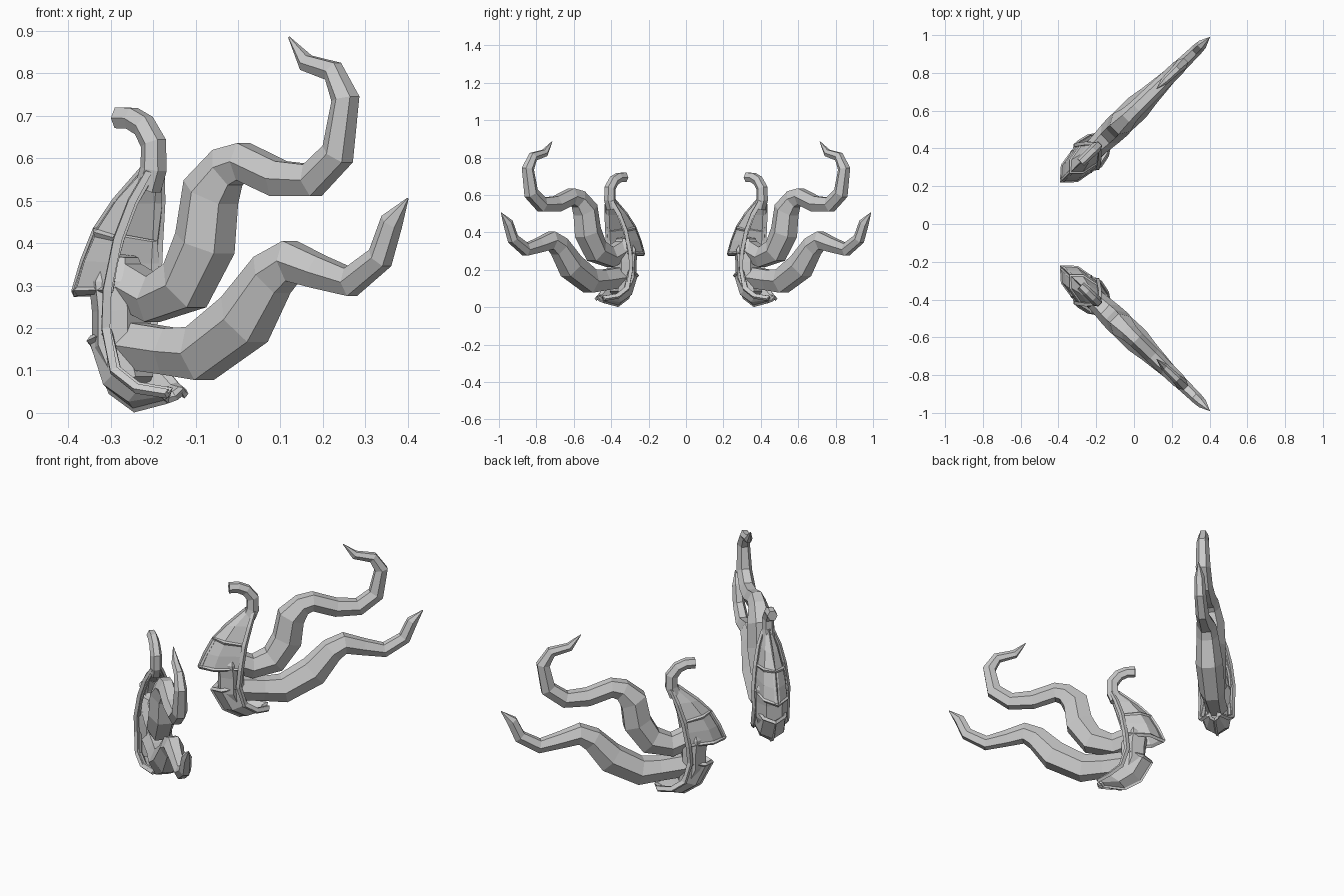
import bpy, bmesh, math
from mathutils import Vector

if "Cube" in bpy.data.objects:
    bpy.data.objects.remove(bpy.data.objects["Cube"])

# Each half lies along a slanted vertical plane: s = x on the plane, t = offset across it
N = Vector((0.696, 0.718, 0))


def P(s, z, t=0.0):
    return Vector((s, -0.60 - 0.97 * s, z)) + N * t


def finish(name, bm):
    mesh = bpy.data.meshes.new(name)
    bm.to_mesh(mesh)
    bm.free()
    ob = bpy.data.objects.new(name, mesh)
    bpy.context.collection.objects.link(ob)
    return ob


def mirror_y(ob):
    m = ob.modifiers.new("mirror", 'MIRROR')
    m.use_axis = (False, True, False)
    m.use_mirror_merge = False


def tube(name, path, sides=6, flat=1.0, offset=None):
    """Faceted tube along (s, z, radius) points, flattened across the plane by 'flat'."""
    bm = bmesh.new()
    for sign in ((1,) if offset is None else (-1, 1)):
        pts = [P(p[0], p[1], 0 if offset is None else sign * offset[i]) for i, p in enumerate(path)]
        rings = []
        for i, c in enumerate(pts):
            a = (c - pts[i - 1]).normalized() if i else Vector()
            b = (pts[i + 1] - c).normalized() if i < len(pts) - 1 else Vector()
            side = N.cross((a + b).normalized()).normalized()
            r = path[i][2]
            rings.append([bm.verts.new(c + N * (r * flat * math.cos(k * math.tau / sides))
                                       + side * (r * 1.12 * math.sin(k * math.tau / sides)))
                          for k in range(sides)])
        for r0, r1 in zip(rings, rings[1:]):
            for k in range(sides):
                j = (k + 1) % sides
                bm.faces.new((r0[k], r0[j], r1[j], r1[k]))
        bm.faces.new(rings[0][::-1])
        bm.faces.new(rings[-1])
    bmesh.ops.recalc_face_normals(bm, faces=bm.faces)
    ob = finish(name, bm)
    mirror_y(ob)
    return ob


def plate(name, rows, panels):
    """Curved shell; rows (top to bottom) are (spine s, spine z, rim s, rim z, half width)."""
    bm = bmesh.new()
    grid = []
    for ss, sz, rs, rz, w in rows:
        ms, mz = ss + (rs - ss) * 0.35, sz + (rz - sz) * 0.35
        section = [(rs, rz, -w), (ms, mz, -w * 0.75), (ss, sz, 0), (ms, mz, w * 0.75), (rs, rz, w)]
        grid.append([bm.verts.new(P(*q)) for q in section])
    face_rows = []
    for a, b in zip(grid, grid[1:]):
        face_rows.append([bm.faces.new((a[j], a[j + 1], b[j + 1], b[j])) for j in range(4)])
    bm.normal_update()
    # recessed panels leave a raised frame on each flank
    for first, last in panels:
        for cols in ((0, 1), (2, 3)):
            fs = [face_rows[i][j] for i in range(first, last) for j in cols]
            bmesh.ops.inset_region(bm, faces=fs, thickness=0.010, depth=-0.007, use_boundary=True)
    ob = finish(name, bm)
    m = ob.modifiers.new("thickness", 'SOLIDIFY')
    m.thickness = 0.016
    m.offset = -1
    mirror_y(ob)
    return ob


# Tentacles
tube("upper_tentacle", [
    (-0.30, 0.325, .055), (-0.20, 0.268, .055), (-0.125, 0.30, .066), (-0.078, 0.40, .070),
    (-0.064, 0.52, .066), (-0.025, 0.578, .050), (0.012, 0.592, .045), (0.095, 0.552, .043),
    (0.175, 0.548, .040), (0.235, 0.61, .038), (0.253, 0.74, .032), (0.224, 0.805, .025),
    (0.16, 0.825, .020), (0.12, 0.885, .002)])
tube("lower_tentacle", [
    (-0.29, 0.165, .057), (-0.16, 0.145, .056), (-0.09, 0.14, .066), (0.015, 0.22, .070),
    (0.08, 0.325, .056), (0.125, 0.358, .049), (0.19, 0.332, .039), (0.265, 0.308, .034),
    (0.335, 0.365, .030), (0.362, 0.45, .026), (0.40, 0.505, .002)])

# Shoulder shell, horn and lower cup
plate("upper_plate", [
    (-0.225, 0.585, -0.190, 0.575, .022), (-0.295, 0.505, -0.215, 0.50, .050),
    (-0.342, 0.435, -0.235, 0.41, .070), (-0.372, 0.36, -0.243, 0.355, .080),
    (-0.393, 0.287, -0.250, 0.29, .085)], [(0, 2), (2, 4)])
tube("horn", [
    (-0.212, 0.53, .030), (-0.199, 0.575, .030), (-0.199, 0.635, .029),
    (-0.222, 0.677, .027), (-0.25, 0.694, .026), (-0.282, 0.695, .025)])
plate("lower_plate", [
    (-0.348, 0.158, -0.258, 0.19, .078), (-0.305, 0.045, -0.232, 0.10, .085),
    (-0.245, 0.001, -0.190, 0.058, .070), (-0.165, 0.022, -0.142, 0.048, .030)], [(0, 3)])

# Rim strips running down both open edges
tube("rim_strip", [
    (-0.195, 0.57, .010), (-0.215, 0.50, .012), (-0.235, 0.41, .013), (-0.25, 0.29, .013),
    (-0.256, 0.20, .013), (-0.235, 0.10, .012), (-0.19, 0.057, .011), (-0.145, 0.045, .010)],
    sides=4, offset=(.022, .050, .070, .084, .080, .083, .070, .030))

# Collar joining the tentacle roots to the plates
tube("collar", [
    (-0.275, 0.37, .035), (-0.28, 0.31, .062), (-0.275, 0.24, .060),
    (-0.275, 0.16, .060), (-0.25, 0.07, .045)], flat=1.3)
